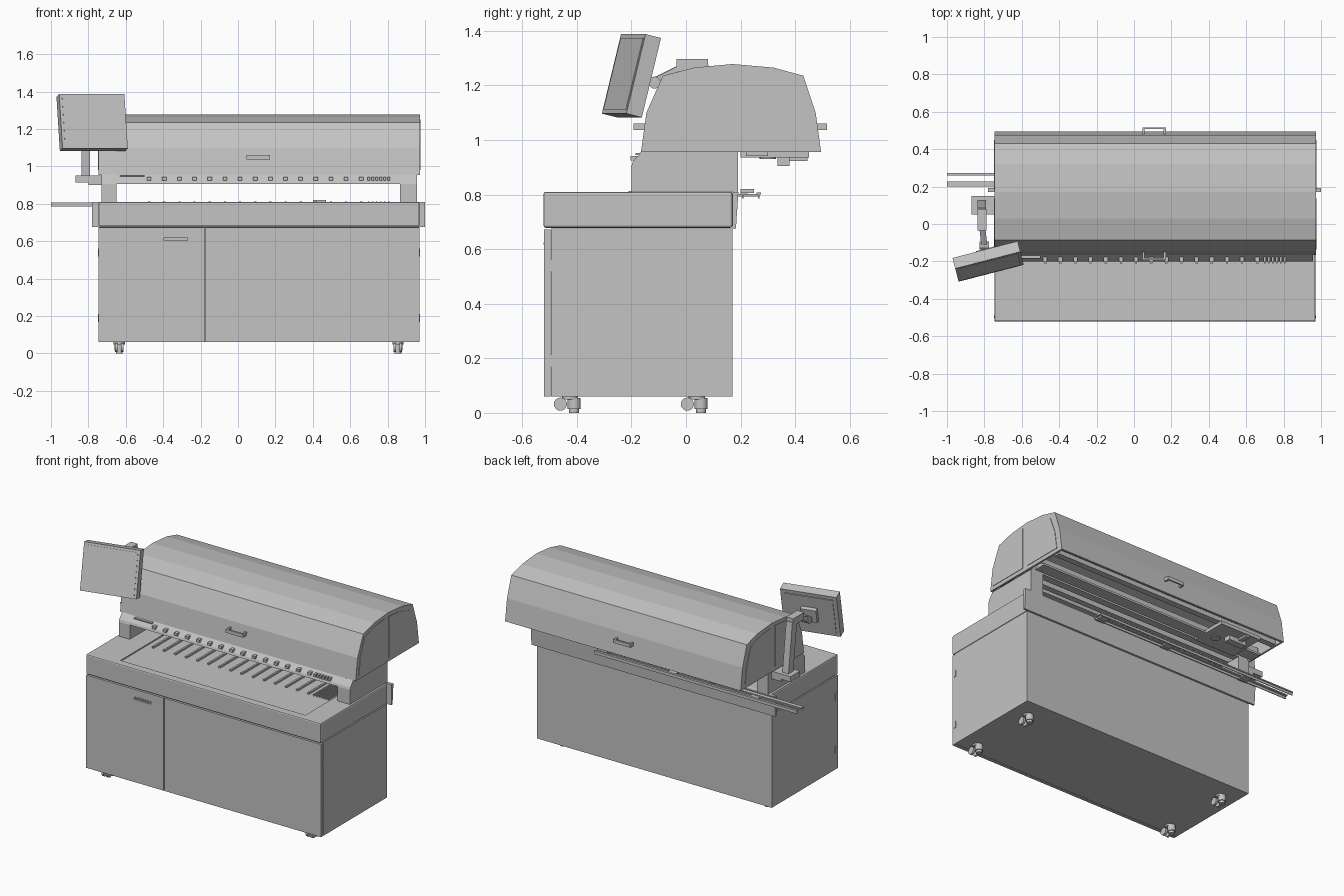
import bpy, bmesh
from math import radians
from mathutils import Vector, Euler

if "Cube" in bpy.data.objects:
    bpy.data.objects.remove(bpy.data.objects["Cube"], do_unlink=True)

GREY = bpy.data.materials.new("machine_grey")
GREY.use_nodes = True
GREY.diffuse_color = (0.55, 0.55, 0.55, 1)
GREY.node_tree.nodes["Principled BSDF"].inputs["Base Color"].default_value = (0.55, 0.55, 0.55, 1)


def finish(name, bm):
    bmesh.ops.recalc_face_normals(bm, faces=bm.faces)
    mesh = bpy.data.meshes.new(name)
    bm.to_mesh(mesh)
    bm.free()
    mesh.materials.append(GREY)
    obj = bpy.data.objects.new(name, mesh)
    bpy.context.collection.objects.link(obj)
    return obj


def box(name, x, y, z):
    """Box from (min, max) pairs."""
    bm = bmesh.new()
    bmesh.ops.create_cube(bm, size=1)
    for v in bm.verts:
        v.co = [(a + b) / 2 + c * (b - a) for (a, b), c in zip((x, y, z), v.co)]
    return finish(name, bm)


def prism(name, profile, x0, x1):
    """Extrude a (y, z) outline along x."""
    bm = bmesh.new()
    face = bm.faces.new([bm.verts.new((x0, y, z)) for y, z in profile])
    out = bmesh.ops.extrude_face_region(bm, geom=[face])["geom"]
    moved = [v for v in out if isinstance(v, bmesh.types.BMVert)]
    bmesh.ops.translate(bm, verts=moved, vec=(x1 - x0, 0, 0))
    return finish(name, bm)


def cylinder(name, centre, radius, length, axis="z", sides=20):
    bm = bmesh.new()
    bmesh.ops.create_cone(bm, cap_ends=True, segments=sides, radius1=radius,
                          radius2=radius, depth=length)
    obj = finish(name, bm)
    for p in obj.data.polygons:
        p.use_smooth = len(p.vertices) == 4
    obj.location = centre
    if axis == "x":
        obj.rotation_euler.y = radians(90)
    if axis == "y":
        obj.rotation_euler.x = radians(90)
    return obj


def beam(name, start, end, w, d):
    """Square bar between two points."""
    a, b = Vector(start), Vector(end)
    h = (b - a).length / 2
    obj = box(name, (-w / 2, w / 2), (-d / 2, d / 2), (-h, h))
    obj.location = (a + b) / 2
    obj.rotation_euler = (b - a).to_track_quat("Z", "Y").to_euler()
    return obj


def cut(obj, cutter):
    """Subtract the cutter and remove it."""
    mod = obj.modifiers.new("cut", "BOOLEAN")
    mod.operation, mod.object, mod.solver = "DIFFERENCE", cutter, "EXACT"
    graph = bpy.context.evaluated_depsgraph_get()
    graph.update()
    obj.data = bpy.data.meshes.new_from_object(obj.evaluated_get(graph))
    obj.modifiers.clear()
    bpy.data.objects.remove(cutter, do_unlink=True)


L, R = -0.745, 0.97

# Cabinet with two front doors
box("cabinet_body", (L, R), (-0.495, 0.17), (0.06, 0.675))
left_door = box("small_door", (L, -0.178), (-0.52, -0.497), (0.06, 0.672))
cut(left_door, box("cutter", (-0.395, -0.27), (-0.53, -0.508), (0.605, 0.625)))
box("door_pull", (-0.395, -0.27), (-0.522, -0.508), (0.617, 0.625))
box("large_door", (-0.174, R), (-0.52, -0.497), (0.06, 0.672))
for z in (0.19, 0.54):
    for x in (L, R):
        box("hinge", (x - 0.004, x + 0.004), (-0.503, -0.488), (z - 0.022, z + 0.022))

# Casters with levelling feet
for x in (-0.635, 0.855):
    for y in (-0.41, 0.055):
        cylinder("caster_plate", (x, y - 0.015, 0.055), 0.03, 0.012)
        cylinder("caster_stem", (x, y, 0.035), 0.024, 0.04)
        cylinder("levelling_foot", (x, y, 0.01), 0.018, 0.02)
        for side in (-0.016, 0.016):
            cylinder("caster_wheel", (x + side, y - 0.05, 0.032), 0.024, 0.014, "x")

# Worktop with sunken inlay
top = box("worktop", (L, R), (-0.522, 0.17), (0.678, 0.81))
bev = top.modifiers.new("corners", "BEVEL")
bev.width, bev.segments = 0.008, 2
cut(top, box("cutter", (-0.525, 0.825), (-0.475, 0.1), (0.802, 0.9)))
prism("rear_plate", [(0.171, 0.675), (0.183, 0.675), (0.192, 0.81), (0.171, 0.81)], -0.78, 1.0)

# Side posts and front bar under the hood
post = [(-0.2, 0.81), (0.19, 0.81), (0.19, 0.956), (-0.165, 0.956), (-0.195, 0.92), (-0.2, 0.905)]
prism("left_post", post, -0.73, -0.65)
prism("right_post", post, 0.865, 0.957)
prism("front_bar", [(-0.2, 0.905), (-0.13, 0.905), (-0.13, 0.955), (-0.165, 0.955),
                    (-0.195, 0.92)], -0.65, 0.865)

# Feed clips and guide fingers
for i in range(15):
    x = -0.475 + i * 0.081
    box("feed_clip", (x - 0.011, x + 0.011), (-0.203, -0.17), (0.924, 0.942))
    box("guide_finger", (x - 0.006, x + 0.006), (-0.21, 0.12), (0.8, 0.813))
for i in range(6):
    x = 0.7 + i * 0.021
    box("small_clip", (x - 0.007, x + 0.007), (-0.203, -0.17), (0.924, 0.942))
    box("small_finger", (x - 0.004, x + 0.004), (-0.21, 0.05), (0.8, 0.813))
box("clip_strip", (-0.63, -0.5), (-0.185, -0.165), (0.945, 0.952))

# Faceted hood, open underneath
hood = [(-0.165, 0.955), (-0.145, 1.1), (-0.085, 1.235), (0.03, 1.265), (0.17, 1.278),
        (0.32, 1.265), (0.43, 1.235), (0.475, 1.1), (0.495, 0.955)]
inner = [(0.165 + (y - 0.165) * 0.96, 0.955 + (z - 0.955) * 0.96) for y, z in hood]
prism("hood_shell", hood + inner[::-1], L + 0.01, R - 0.005)
prism("hood_left_end", hood, L, L + 0.012)
prism("hood_right_end", hood, R - 0.008, R + 0.004)

# Window panels in both hood ends
pane = [(-0.135, 0.98), (-0.118, 1.1), (-0.075, 1.212), (0.03, 1.242), (0.135, 1.252), (0.135, 0.98)]
for outline in (pane, [(0.315 - y, z) for y, z in pane]):
    prism("hood_window", outline, R + 0.002, R + 0.007)
    prism("hood_window", outline, L - 0.003, L + 0.002)

# Hood handles, front and back
for y_in, y_out in ((-0.15, -0.192), (0.48, 0.517)):
    step = 0.01 if y_out > y_in else -0.01
    box("handle_grip", (0.045, 0.17), sorted((y_out - step, y_out)), (1.037, 1.06))
    for x in (0.045, 0.158):
        box("handle_end", (x, x + 0.012), sorted((y_in, y_out)), (1.037, 1.06))

# Rails and carriage inside the hood
for y0, y1, z0, z1 in ((-0.1, 0.02, 0.965, 1.03), (0.06, 0.1, 0.955, 0.99), (0.14, 0.19, 0.955, 1.05),
                       (0.22, 0.3, 0.942, 0.955), (0.24, 0.28, 0.955, 1.0), (0.4, 0.44, 0.955, 0.985)):
    box("inner_rail", (L + 0.02, R - 0.02), (y0, y1), (z0, z1))
box("carriage_plate", (-0.6, -0.3), (0.2, 0.45), (0.935, 0.957))
box("carriage_block", (-0.55, -0.42), (0.335, 0.38), (0.905, 0.95))
box("carriage_arm", (-0.52, -0.49), (0.38, 0.445), (0.922, 0.94))
cylinder("carriage_motor", (-0.38, 0.3, 0.95), 0.03, 0.04)

# Rear slide rails reaching out past the end
for y0, y1 in ((0.2, 0.226), (0.258, 0.274)):
    box("slide_rail", (-1.0, 0.48), (y0, y1), (0.8, 0.808))
    box("slide_web", (-1.0, 0.48), (y0 + 0.006, y0 + 0.011), (0.785, 0.8))
for x in (-0.7, -0.1, 0.4):
    box("slide_bracket", (x, x + 0.06), (0.18, 0.268), (0.792, 0.802))
box("slide_stop", (0.4, 0.47), (0.2, 0.25), (0.805, 0.82))

# Support arm for the monitor
prism("arm_bracket", [(0.05, 0.9), (0.15, 0.9), (0.15, 0.95), (0.05, 0.95)], -0.8, -0.725)
box("arm_base", (-0.868, -0.75), (0.05, 0.15), (0.915, 0.95))
beam("arm_upright", (-0.813, 0.1, 0.945), (-0.813, 0.06, 1.27), 0.045, 0.05)
box("arm_head", (-0.838, -0.788), (-0.035, 0.08), (1.25, 1.297))
beam("arm_reach", (-0.813, 0.0, 1.27), (-0.8, -0.12, 1.21), 0.032, 0.03)
cylinder("arm_joint", (-0.8, -0.115, 1.21), 0.022, 0.05, "x")

# Tilted monitor with bezel, rear frame and mount
tilt = Euler((radians(-14), 0, radians(14.5)))
for name, w, h, y0, y1 in (("monitor_body", 0.18, 0.15, -0.03, 0.03),
                           ("monitor_screen", 0.165, 0.135, -0.032, -0.028),
                           ("monitor_back", 0.155, 0.125, 0.029, 0.034),
                           ("monitor_mount", 0.05, 0.045, 0.03, 0.06)):
    part = box(name, (-w, w), (y0, y1), (-h, h))
    part.location = (-0.78, -0.2, 1.235)
    part.rotation_euler = tilt
